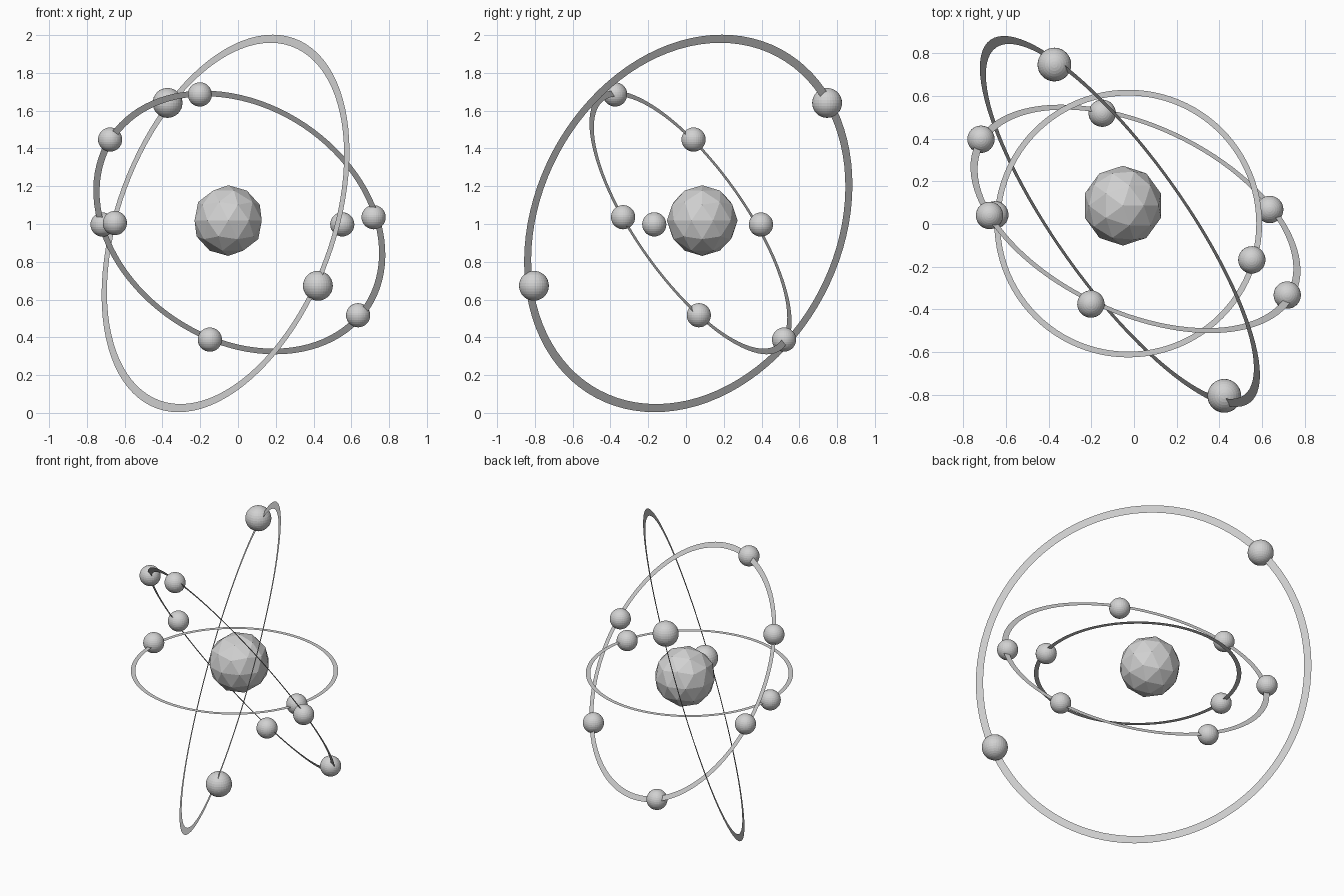
import bpy
import bmesh
from mathutils import Vector

cube = bpy.data.objects.get("Cube")
if cube:
    bpy.data.objects.remove(cube, do_unlink=True)

grey = bpy.data.materials.new("plain grey")
grey.use_nodes = True
grey.diffuse_color = (0.64, 0.64, 0.64, 1)
grey.node_tree.nodes["Principled BSDF"].inputs["Base Color"].default_value = grey.diffuse_color


def add_object(name, bm, location):
    mesh = bpy.data.meshes.new(name)
    bm.to_mesh(mesh)
    bm.free()
    mesh.materials.append(grey)
    obj = bpy.data.objects.new(name, mesh)
    obj.location = location
    bpy.context.collection.objects.link(obj)
    return obj


def add_orbit(name, center, normal, radius):
    """Flat, paper-thin ring facing along its normal."""
    bm = bmesh.new()
    for r in (radius, radius * 0.957):
        bmesh.ops.create_circle(bm, segments=96, radius=r)
    bmesh.ops.bridge_loops(bm, edges=bm.edges[:])
    ring = add_object(name, bm, center)
    ring.rotation_euler = Vector(normal).to_track_quat("Z", "Y").to_euler()


def add_electrons(name, radius, places):
    for i, place in enumerate(places, 1):
        bm = bmesh.new()
        bmesh.ops.create_uvsphere(bm, u_segments=32, v_segments=16, radius=radius)
        add_object(f"{name}_{i}", bm, place)


# Faceted nucleus
bm = bmesh.new()
bmesh.ops.create_icosphere(bm, subdivisions=2, radius=0.187)
add_object("nucleus", bm, (-0.052, 0.086, 1.018))

# Inner level orbit
add_orbit("inner_orbit", (-0.027, 0.002, 1.0), (0, 0, 1), 0.627)
add_electrons("inner_electron", 0.064, [(0.552, -0.168, 0.998), (-0.652, 0.043, 1.005)])

# Middle tilted orbit
add_orbit("middle_orbit", (0.007, 0.024, 1.008), (0.358, 0.763, 0.538), 0.828)
add_electrons("middle_electron", 0.064, [
    (-0.202, -0.375, 1.686), (-0.677, 0.04, 1.447), (-0.717, 0.397, 0.997),
    (0.718, -0.333, 1.036), (0.636, 0.068, 0.517), (-0.149, 0.519, 0.388)])

# Outer steep orbit
add_orbit("outer_orbit", (-0.066, 0.012, 1.003), (0.778, 0.555, -0.293), 1.045)
add_electrons("outer_electron", 0.079, [(-0.373, 0.747, 1.641), (0.423, -0.805, 0.673)])
